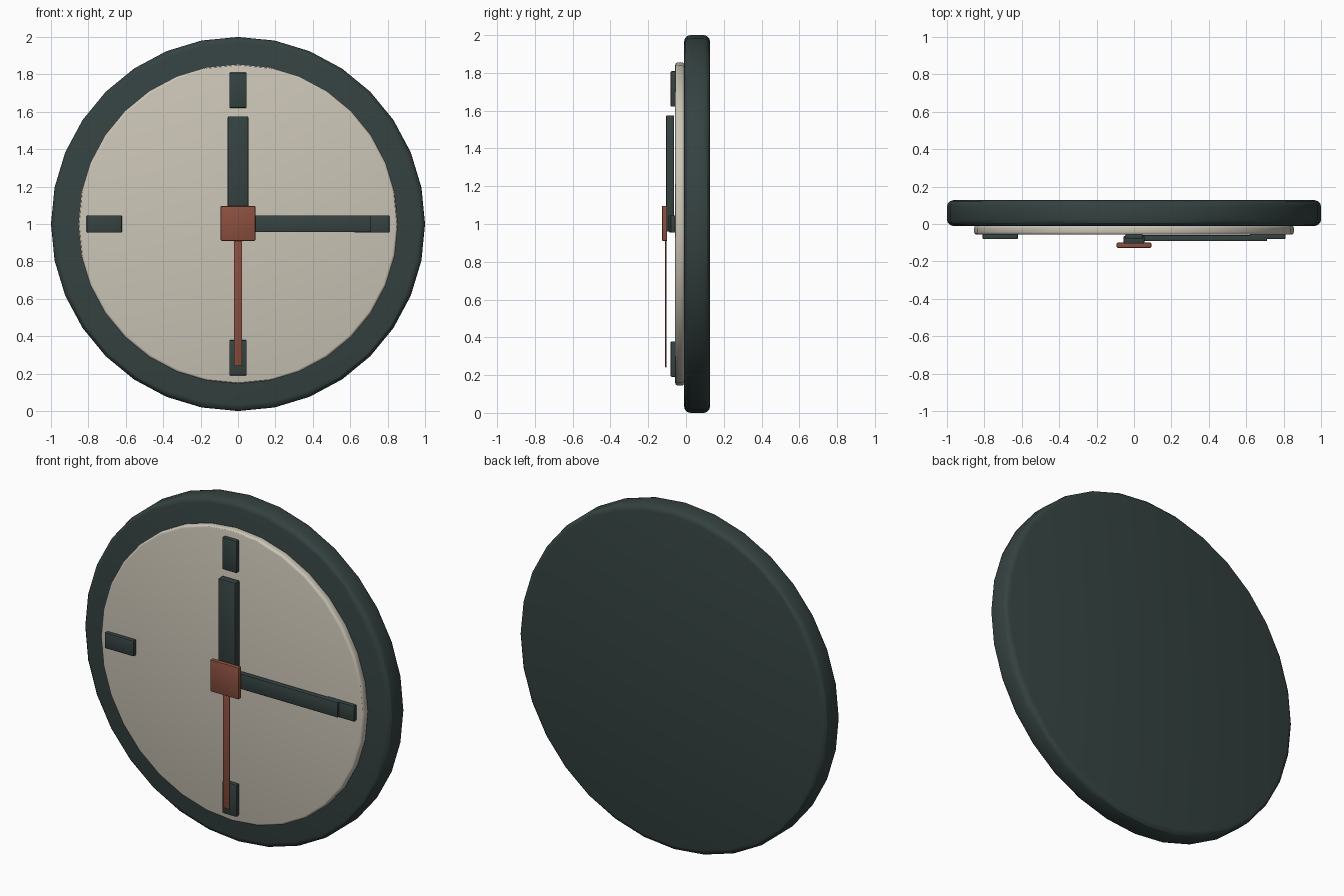
import bpy
from math import pi, sin, cos

if "Cube" in bpy.data.objects:
    bpy.data.objects.remove(bpy.data.objects["Cube"])


def material(name, rgb):
    m = bpy.data.materials.new(name)
    m.diffuse_color = (*rgb, 1)
    m.use_nodes = True
    m.node_tree.nodes["Principled BSDF"].inputs["Base Color"].default_value = m.diffuse_color
    return m


DARK = material("dark_green", (0.035, 0.055, 0.053))
CREAM = material("cream", (0.60, 0.56, 0.47))
RUST = material("rust", (0.26, 0.08, 0.05))
CZ = 1.0  # height of the clock centre


def finish(name, mat, bevel, segments):
    ob = bpy.context.object
    ob.name = name
    ob.data.materials.append(mat)
    bpy.ops.object.transform_apply(location=False, rotation=True, scale=True)
    mod = ob.modifiers.new("bevel", "BEVEL")
    mod.width, mod.segments = bevel, segments
    mod.limit_method = "ANGLE"
    bpy.ops.object.modifier_apply(modifier=mod.name)
    bpy.ops.object.shade_smooth_by_angle(angle=pi / 6)


def disc(name, radius, y0, y1, mat, bevel):
    bpy.ops.mesh.primitive_cylinder_add(vertices=32, radius=radius, depth=y1 - y0,
                                        location=(0, (y0 + y1) / 2, CZ),
                                        rotation=(pi / 2, 0, 0))
    finish(name, mat, bevel, 3)


def box(name, x, y, z, mat, bevel=0.005):
    # each range is (low, high); z is measured from the clock centre
    bpy.ops.mesh.primitive_cube_add(
        size=1, location=(sum(x) / 2, sum(y) / 2, CZ + sum(z) / 2))
    bpy.context.object.scale = (x[1] - x[0], y[1] - y[0], z[1] - z[0])
    finish(name, mat, bevel, 2)


# case and dial
disc("case", 1.0, -0.01, 0.127, DARK, 0.033)
disc("dial", 0.855, -0.057, -0.008, CREAM, 0.014)

# four hour markers
for i, name in enumerate(("right", "top", "left", "bottom")):
    c, s = round(cos(i * pi / 2)), round(sin(i * pi / 2))
    hx, hz = (0.094, 0.046) if c else (0.046, 0.094)
    box("marker_" + name, (c * 0.715 - hx, c * 0.715 + hx), (-0.081, -0.053),
        (s * 0.715 - hz, s * 0.715 + hz), DARK)

# hands and hub
box("hour_hand", (-0.055, 0.055), (-0.105, -0.063), (-0.04, 0.575), DARK)
box("minute_hand", (-0.05, 0.712), (-0.092, -0.06), (-0.044, 0.046), DARK)
box("second_hand", (-0.022, 0.022), (-0.11, -0.103), (-0.76, 0.05), RUST, 0.002)
box("hub", (-0.093, 0.093), (-0.127, -0.1), (-0.09, 0.096), RUST)
